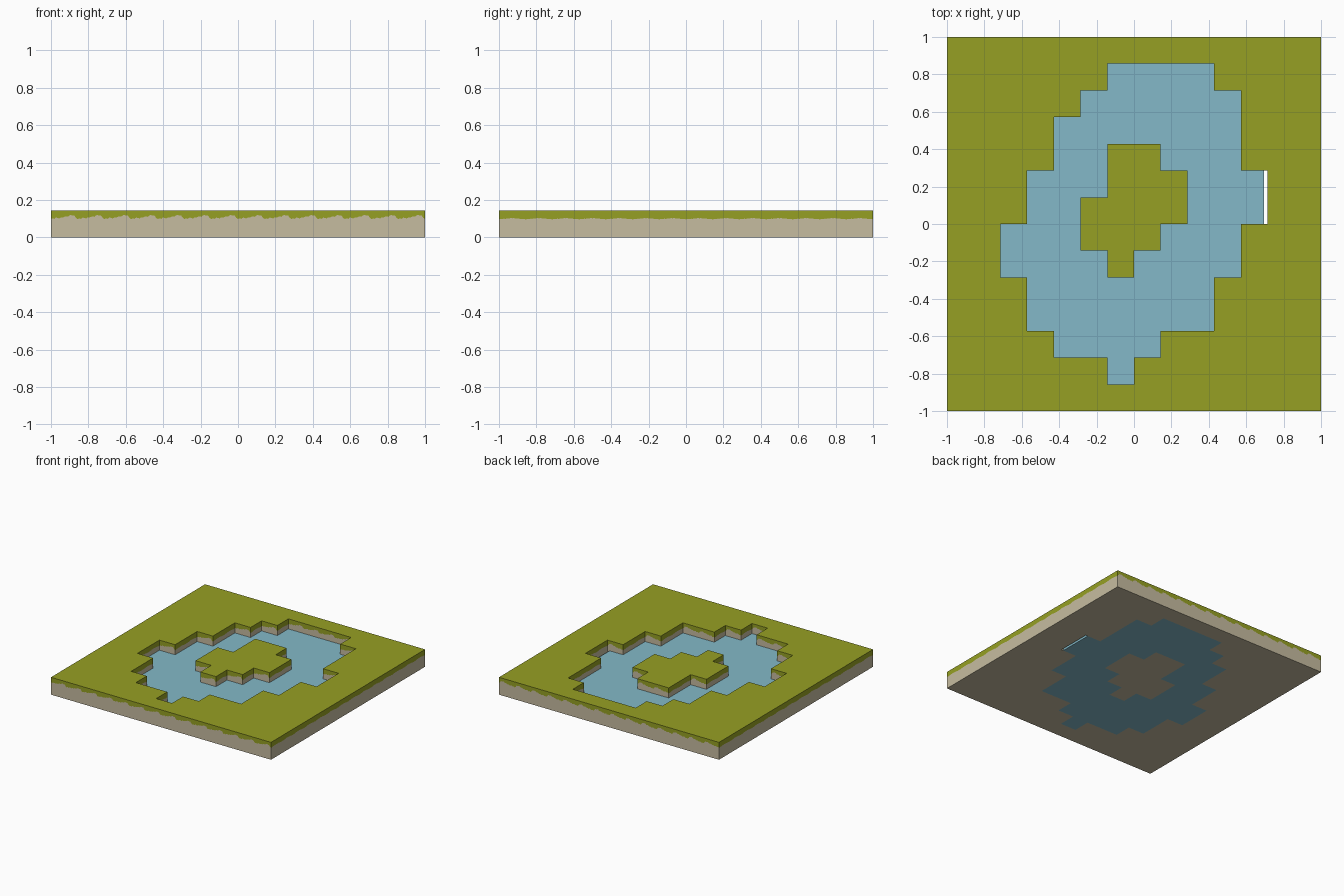
import bpy, bmesh

if "Cube" in bpy.data.objects:
    bpy.data.objects.remove(bpy.data.objects["Cube"])

U = 1 / 7            # one block
H = U                # ground height
WATER_Z = 0.06       # water level
WATER_END = 0.695    # water stops short of the bank here

# row (lower y, in blocks): water from/to x, island from/to x
ROWS = {
    5: (-1, 3, 0, 0), 4: (-2, 4, 0, 0), 3: (-3, 4, 0, 0), 2: (-3, 4, -1, 1),
    1: (-4, 5, -1, 2), 0: (-4, 5, -2, 2), -1: (-5, 4, -2, 1), -2: (-5, 4, -1, 0),
    -3: (-4, 3, 0, 0), -4: (-4, 3, 0, 0), -5: (-3, 1, 0, 0), -6: (-1, 0, 0, 0),
}
# lower edge of the grass along one block, for walls facing y and walls facing x
GRASS_Y = [.098, .102, .099, .106, .104, .101, .107, .105, .110, .112,
           .110, .118, .119, .116, .117, .104, .098]
GRASS_X = [.096, .098, .097, .100, .099, .102, .101, .103, .102, .103,
           .101, .102, .100, .099, .097, .098, .096]


def material(name, color):
    m = bpy.data.materials.new(name)
    m.diffuse_color = (*color, 1)
    m.use_nodes = True
    m.node_tree.nodes["Principled BSDF"].inputs["Base Color"].default_value = m.diffuse_color
    return m


grass = material("grass green", (0.305, 0.352, 0.017))
earth = material("earth tan", (0.565, 0.503, 0.352))
blue = material("water blue", (0.227, 0.485, 0.578))


def finish(name, bm, mats):
    bmesh.ops.remove_doubles(bm, verts=bm.verts, dist=1e-5)
    me = bpy.data.meshes.new(name)
    bm.to_mesh(me)
    bm.free()
    for m in mats:
        me.materials.append(m)
    ob = bpy.data.objects.new(name, me)
    bpy.context.collection.objects.link(ob)
    return ob


def face(bm, pts, mat=0):
    bm.faces.new([bm.verts.new(p) for p in pts]).material_index = mat


def is_water(i, j):
    if j not in ROWS:
        return False
    a, b, c, d = ROWS[j]
    return a <= i < b and not c <= i < d


def is_land(i, j):
    return -7 <= i < 7 and -7 <= j < 7 and not is_water(i, j)


def flat_cell(bm, x0, x1, y0, y1, top, mat_top, mat_bottom):
    face(bm, [(x0, y0, top), (x1, y0, top), (x1, y1, top), (x0, y1, top)], mat_top)
    face(bm, [(x0, y1, 0), (x1, y1, 0), (x1, y0, 0), (x0, y0, 0)], mat_bottom)


def sides(i, j, x0, x1, y0, y1):
    """Neighbour cell, start and end of each side, counter-clockwise."""
    return [((i, j - 1), (x0, y0), (x1, y0)), ((i + 1, j), (x1, y0), (x1, y1)),
            ((i, j + 1), (x1, y1), (x0, y1)), ((i - 1, j), (x0, y1), (x0, y0))]


def bank_wall(bm, p, q):
    """Earth wall with a ragged grass fringe along its top."""
    prof = GRASS_Y if p[1] == q[1] else GRASS_X
    n = len(prof) - 1
    if q[0] < p[0] or q[1] < p[1]:
        prof = prof[::-1]
    for k in range(n):
        a = [p[c] + (q[c] - p[c]) * k / n for c in (0, 1)]
        b = [p[c] + (q[c] - p[c]) * (k + 1) / n for c in (0, 1)]
        za, zb = prof[k], prof[k + 1]
        face(bm, [(*a, 0), (*b, 0), (*b, zb), (*a, za)], 1)
        face(bm, [(*a, za), (*b, zb), (*b, H), (*a, H)], 0)


# ground and island
parts = {"ground": bmesh.new(), "island": bmesh.new()}
for i in range(-7, 7):
    for j in range(-7, 7):
        if not is_land(i, j):
            continue
        inner = j in ROWS and ROWS[j][2] <= i < ROWS[j][3]
        bm = parts["island" if inner else "ground"]
        box = (i * U, (i + 1) * U, j * U, (j + 1) * U)
        flat_cell(bm, *box, H, 0, 1)
        for nb, p, q in sides(i, j, *box):
            if not is_land(*nb):
                bank_wall(bm, p, q)
for name, bm in parts.items():
    finish(name, bm, [grass, earth])

# water slab with a narrow slot at its right end
bm = bmesh.new()
for i in range(-7, 7):
    for j in range(-7, 7):
        if is_water(i, j):
            box = (i * U, min((i + 1) * U, WATER_END), j * U, (j + 1) * U)
            flat_cell(bm, *box, WATER_Z, 0, 0)
            for nb, p, q in sides(i, j, *box):
                if not is_water(*nb):
                    face(bm, [(*p, 0), (*q, 0), (*q, WATER_Z), (*p, WATER_Z)])
finish("water", bm, [blue])
